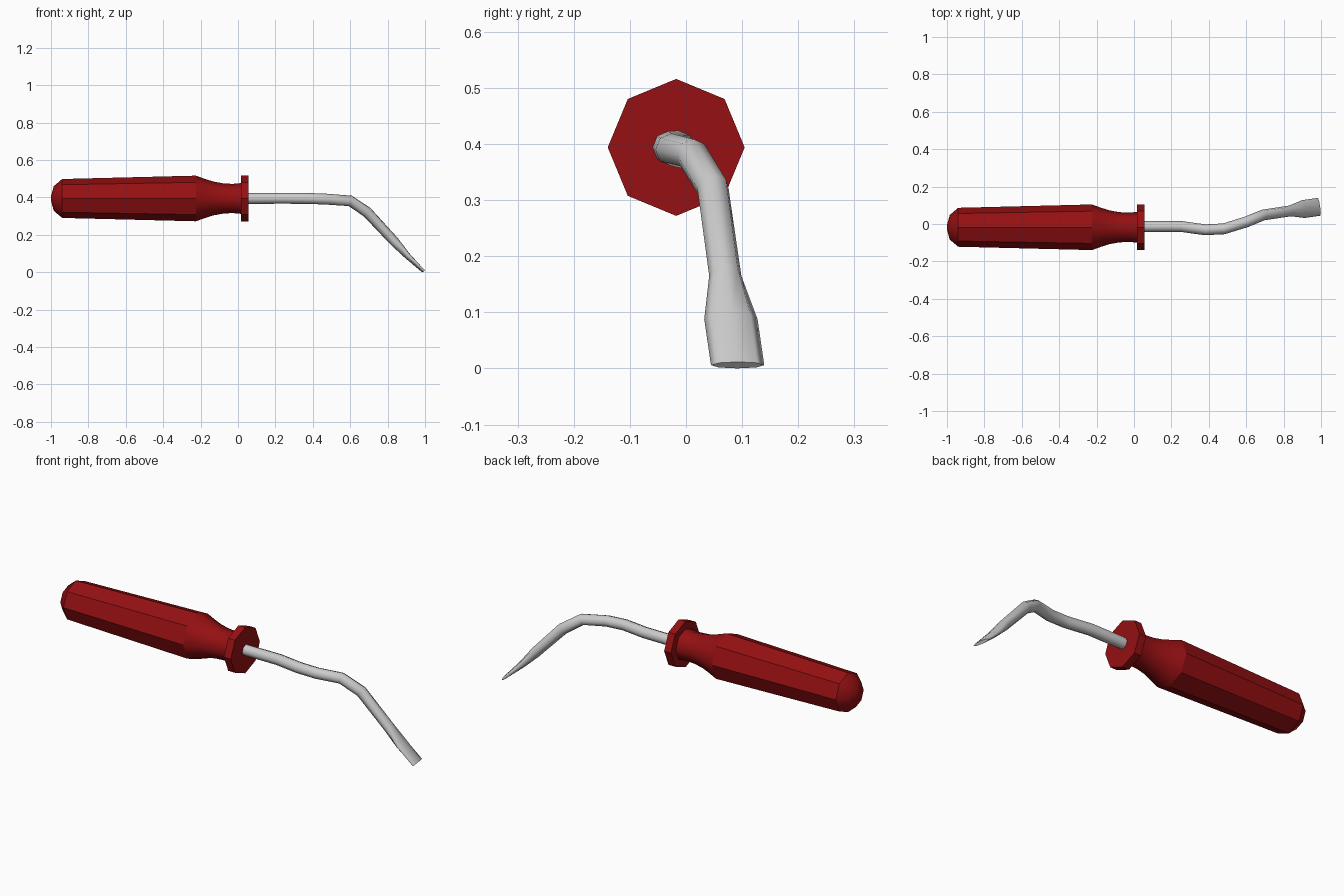
import bpy, bmesh
from math import cos, sin, pi
from mathutils import Vector

if "Cube" in bpy.data.objects:
    bpy.data.objects.remove(bpy.data.objects["Cube"])

def material(name, rgb):
    m = bpy.data.materials.new(name)
    m.diffuse_color = (*rgb, 1)
    m.use_nodes = True
    m.node_tree.nodes["Principled BSDF"].inputs["Base Color"].default_value = m.diffuse_color
    return m

def tube(name, stations, smooth, mat=None, sides=8):
    """stations: (centre, half width, half thickness); smooth(i) tells if band i is smooth."""
    bm = bmesh.new()
    pts = [Vector(s[0]) for s in stations]
    rings = []
    for i, (c, w, h) in enumerate(stations):
        a, b = pts[max(i - 1, 0)], pts[min(i + 1, len(pts) - 1)]
        t = ((pts[i] - a).normalized() + (b - pts[i]).normalized()).normalized()
        side = Vector((0, 0, 1)).cross(t).normalized()
        up = t.cross(side)
        rings.append([bm.verts.new(pts[i] + side * w * cos(2 * pi * k / sides)
                                   + up * h * sin(2 * pi * k / sides)) for k in range(sides)])
    for i in range(len(rings) - 1):
        for k in range(sides):
            n = (k + 1) % sides
            f = bm.faces.new((rings[i][k], rings[i][n], rings[i + 1][n], rings[i + 1][k]))
            f.smooth = smooth(i)
    bm.faces.new(rings[0])
    bm.faces.new(rings[-1])
    bmesh.ops.recalc_face_normals(bm, faces=bm.faces)
    # Keep creases where smooth and flat bands meet
    for e in bm.edges:
        if len({f.smooth for f in e.link_faces}) > 1:
            e.smooth = False
    me = bpy.data.meshes.new(name)
    bm.to_mesh(me)
    bm.free()
    ob = bpy.data.objects.new(name, me)
    bpy.context.collection.objects.link(ob)
    if mat:
        me.materials.append(mat)
    return ob

red = material("red_plastic", (0.30, 0.005, 0.006))

# Octagonal handle: domed butt, flat-sided grip, smooth concave neck, guard
profile = [(-1.0, 0.012), (-0.985, 0.066), (-0.94, 0.104), (-0.225, 0.122),
           (-0.175, 0.104), (-0.13, 0.090), (-0.08, 0.081), (-0.03, 0.078), (0.015, 0.082),
           (0.0151, 0.122), (0.055, 0.122)]
tube("handle", [((x, -0.0175, 0.394), r, r) for x, r in profile],
     lambda i: i < 2 or 3 <= i <= 7, red)

# Bent steel shaft ending in a flattened blade
r = 0.029
shaft = [((0.0, -0.013, 0.394), r, r), ((0.25, -0.013, 0.395), r, r),
         ((0.38, -0.031, 0.394), r, r), ((0.48, -0.026, 0.39), r, r),
         ((0.60, 0.011, 0.381), r, r), ((0.69, 0.048, 0.321), r, r),
         ((0.835, 0.070, 0.165), r, r * 0.9), ((0.905, 0.080, 0.088), 0.048, 0.017),
         ((0.99, 0.092, 0.006), 0.048, 0.008)]
tube("shaft", shaft, lambda i: True)
